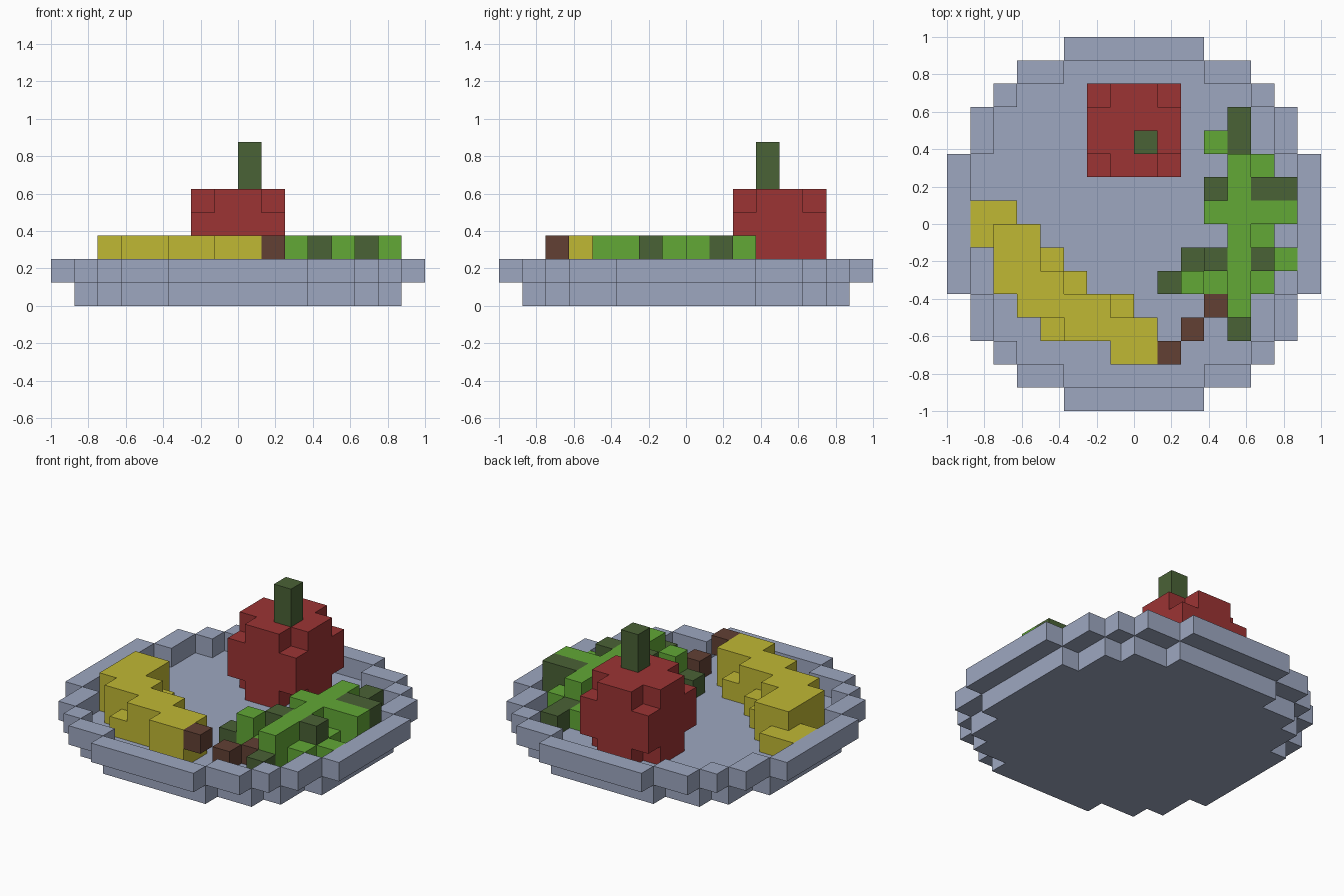
import bpy, bmesh, math
from mathutils import Vector

cube = bpy.data.objects.get("Cube")
if cube:
    bpy.data.objects.remove(cube, do_unlink=True)

U = 0.125  # edge of one block


def material(name, rgb):
    lin = [((c / 255 + 0.055) / 1.055) ** 2.4 for c in rgb] + [1.0]
    m = bpy.data.materials.new(name)
    m.use_nodes = True
    m.diffuse_color = lin
    m.node_tree.nodes["Principled BSDF"].inputs["Base Color"].default_value = lin
    return m


BLUE = material("plate grey blue", (157, 167, 192))
RED = material("apple red", (156, 52, 52))
YELLOW = material("banana yellow", (192, 184, 52))
LIGHT = material("leaf green", (98, 168, 54))
DARK = material("dark green", (74, 98, 54))
BROWN = material("stem brown", (98, 64, 52))


def runs(layer, *rows):
    """Cells of one layer from rows (y, x_start, x_end)."""
    return {(x, y, layer) for y, a, b in rows for x in range(a, b)}


def block_part(name, cells, mat):
    """Build a block part from its exposed faces, merging flat regions."""
    bm = bmesh.new()
    for cell in cells:
        c = Vector(cell)
        for axis in range(3):
            for sign in (1, -1):
                n = Vector((0, 0, 0))
                n[axis] = sign
                if tuple(int(v) for v in c + n) in cells:
                    continue
                s = Vector((0, 0, 0))
                s[(axis + 1) % 3] = 1
                t = n.cross(s)
                mid = c + Vector((0.5, 0.5, 0.5)) + n / 2
                corners = [(-1, -1), (1, -1), (1, 1), (-1, 1)]
                bm.faces.new([bm.verts.new((mid + s * i / 2 + t * j / 2) * U)
                              for i, j in corners])
    bmesh.ops.remove_doubles(bm, verts=bm.verts, dist=0.001)
    bmesh.ops.dissolve_limit(bm, angle_limit=math.radians(1),
                             verts=bm.verts, edges=bm.edges)
    mesh = bpy.data.meshes.new(name)
    bm.to_mesh(mesh)
    bm.free()
    mesh.materials.append(mat)
    obj = bpy.data.objects.new(name, mesh)
    bpy.context.collection.objects.link(obj)
    return obj


def disc(layer, half_widths):
    """Stepped disc, mirrored front to back."""
    rows = [(r, -w, w) for r, w in enumerate(half_widths)]
    rows += [(-r - 1, a, b) for r, a, b in rows]
    return runs(layer, *rows)


# Plate: stepped base with a raised one-block rim around it
INNER = (7, 7, 7, 6, 6, 5, 3)
OUTER = (8, 8, 8, 7, 7, 6, 5, 3)
block_part("plate_base", disc(0, INNER), BLUE)
block_part("plate_rim", disc(1, OUTER) - disc(1, INNER), BLUE)

# Apple: four-block cube with its eight corners removed
apple = {(x, y, z) for x in range(-2, 2) for y in range(2, 6) for z in range(1, 5)
         if not (x in (-2, 1) and y in (2, 5) and z in (1, 4))}
block_part("apple", apple, RED)
block_part("apple_stem", {(0, 3, 5), (0, 3, 6)}, DARK)

# Banana: wide lower layer, narrower curved upper layer
banana = runs(1, (0, -7, -5), (-1, -7, -4), (-2, -6, -3), (-3, -6, -2),
              (-4, -5, 0), (-5, -4, 1), (-6, -1, 1))
banana |= runs(2, (-1, -6, -4), (-2, -6, -4), (-3, -6, -3),
               (-4, -5, -1), (-5, -3, 1), (-6, -1, 1))
block_part("banana", banana, YELLOW)
block_part("banana_stem", {(1, -6, 2)}, BROWN)

# Leafy vegetable: stalk, light leaves and dark leaves
block_part("leaf_stalk", {(2, -5, 1), (3, -4, 1)}, BROWN)

light = runs(1, (3, 3, 4), (2, 4, 6), (1, 4, 5), (0, 3, 7), (-1, 4, 6),
             (-2, 4, 5), (-2, 6, 7), (-3, 2, 6), (-4, 4, 5))
light |= runs(2, (2, 4, 5), (1, 4, 5), (0, 3, 7), (-1, 4, 5),
              (-2, 4, 5), (-3, 2, 3), (-3, 4, 5), (-4, 4, 5))
block_part("light_leaves", light, LIGHT)

dark = runs(1, (4, 4, 5), (3, 4, 5), (1, 3, 4), (1, 5, 7), (-2, 2, 4),
            (-2, 5, 6), (-3, 1, 2), (-5, 4, 5))
dark |= runs(2, (1, 5, 7), (-2, 3, 4), (-2, 5, 6))
block_part("dark_leaves", dark, DARK)
